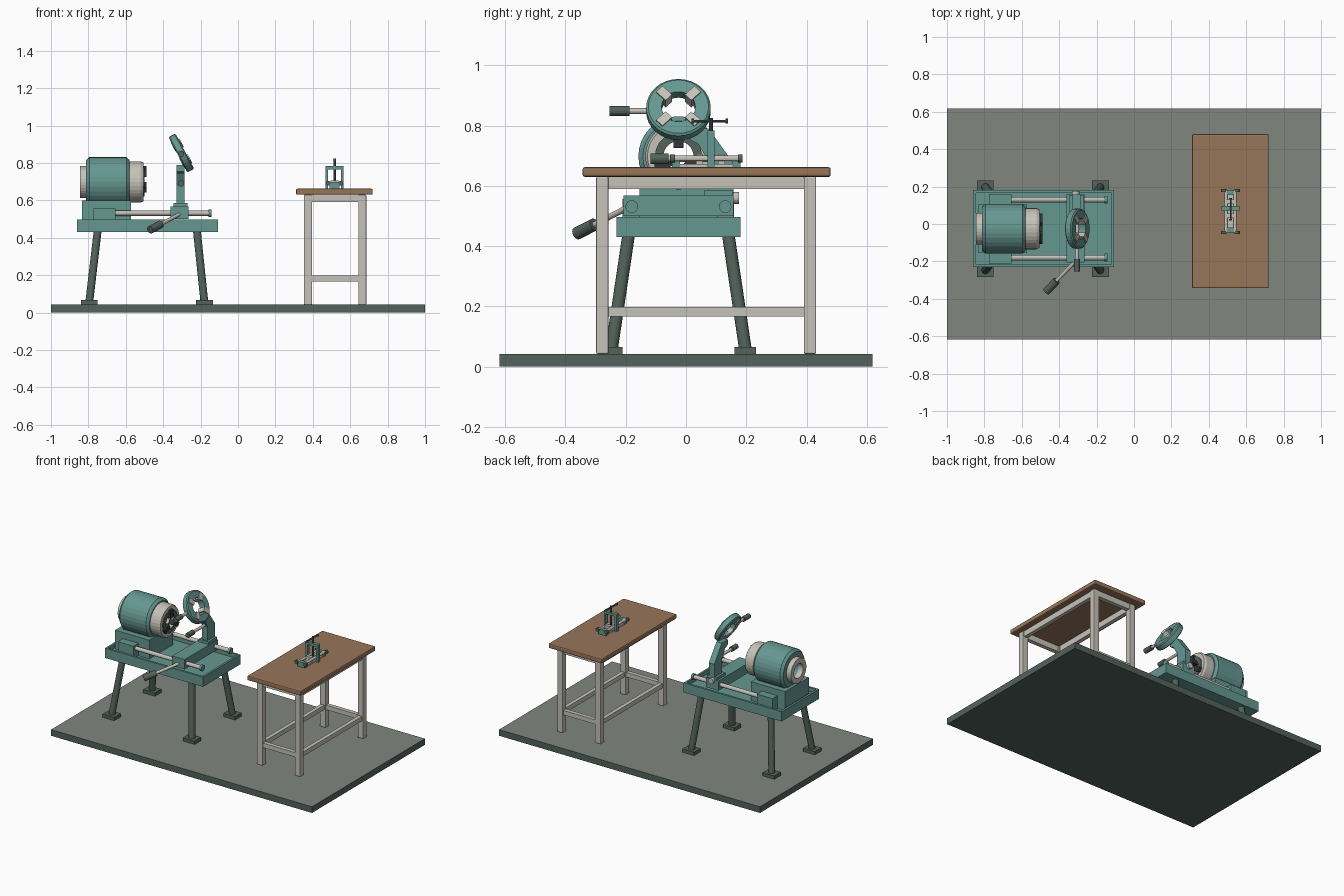
import bpy, bmesh, math
from mathutils import Vector, Matrix

cube = bpy.data.objects.get("Cube")
if cube:
    bpy.data.objects.remove(cube, do_unlink=True)


def material(name, r, g, b):
    m = bpy.data.materials.new(name)
    col = [(c / 255) ** 2.2 for c in (r, g, b)] + [1]
    m.diffuse_color = col
    m.use_nodes = True
    m.node_tree.nodes["Principled BSDF"].inputs["Base Color"].default_value = col
    return m


TEAL = material("teal paint", 102, 150, 144)
STEEL = material("pale steel", 196, 193, 183)
DARK = material("dark grey green", 84, 99, 92)
FLOOR = material("floor grey", 128, 133, 127)
WOOD = material("brown wood", 150, 117, 90)
BLACK = material("dark jaw", 52, 58, 56)


def finish(name, bm, mat, bevel=0):
    bmesh.ops.recalc_face_normals(bm, faces=bm.faces)
    me = bpy.data.meshes.new(name)
    bm.to_mesh(me)
    bm.free()
    me.materials.append(mat)
    ob = bpy.data.objects.new(name, me)
    bpy.context.collection.objects.link(ob)
    if bevel:
        mod = ob.modifiers.new("bevel", 'BEVEL')
        mod.width, mod.segments = bevel, 2
    return ob


def box(name, x, y, z, mat, bevel=0):
    """Box from three (low, high) ranges."""
    bm = bmesh.new()
    bmesh.ops.create_cube(bm, size=1)
    for v in bm.verts:
        v.co = [lo + (hi - lo) * (c + 0.5) for c, (lo, hi) in zip(v.co, (x, y, z))]
    return finish(name, bm, mat, bevel)


def rod(name, a, b, r, mat, sides=16):
    """Cylinder between two points."""
    a, b = Vector(a), Vector(b)
    bm = bmesh.new()
    turn = (b - a).to_track_quat('Z', 'Y').to_matrix().to_4x4()
    bmesh.ops.create_cone(bm, cap_ends=True, segments=sides, radius1=r, radius2=r,
                          depth=(b - a).length, matrix=Matrix.Translation((a + b) / 2) @ turn)
    return finish(name, bm, mat)


def lathe(name, profile, centre, mat, tilt=0, sides=32):
    """Closed (x, radius) profile turned about the x axis."""
    bm = bmesh.new()
    loop = [bm.verts.new((x, 0, r)) for x, r in profile]
    edges = [bm.edges.new((loop[i - 1], loop[i])) for i in range(len(loop))]
    bmesh.ops.spin(bm, geom=loop + edges, cent=(0, 0, 0), axis=(1, 0, 0),
                   angle=math.tau, steps=sides, use_merge=True)
    bmesh.ops.remove_doubles(bm, verts=bm.verts, dist=1e-5)
    ob = finish(name, bm, mat)
    ob.matrix_world = Matrix.Translation(centre) @ Matrix.Rotation(tilt, 4, 'Y')
    return ob


def radial_jaws(name, count, start, r, x, width, centre, mat, tilt=0):
    """Blocks pointing at the axis of a turned part."""
    for i in range(count):
        jaw = box(f"{name}_{i + 1}", x, (-width / 2, width / 2), r, mat)
        jaw.matrix_world = (Matrix.Translation(centre) @ Matrix.Rotation(tilt, 4, 'Y')
                            @ Matrix.Rotation(start + math.tau * i / count, 4, 'X'))


# Floor slab, grey on top
slab = box("floor_slab", (-1, 1), (-.618, .618), (0, .043), DARK)
slab.data.materials.append(FLOOR)
for f in slab.data.polygons:
    f.material_index = int(f.normal.z > .5)

# Work table
box("table_top", (.31, .72), (-.343, .48), (.63, .662), WOOD, .007)
LX, LY = ((.353, .396), (.643, .686)), ((-.298, -.257), (.391, .432))
for x in LX:
    for y in LY:
        box("table_leg", x, y, (.043, .63), STEEL, .004)
for label, z in (("apron", (.59, .63)), ("stretcher", (.167, .198))):
    for lo, hi in LX:
        box("table_side_" + label, (lo + .008, hi - .008), (-.257, .391), z, STEEL)
    for lo, hi in LY:
        box("table_end_" + label, (.396, .643), (lo + .006, hi - .006), z, STEEL)

# Small clamp on the table
TX, TY = .516, .083
box("clamp_base", (.49, .542), (-.03, .17), (.662, .672), STEEL)
for s in (-1, 1):
    x = TX + s * .024
    rod("clamp_rail", (x, -.045, .691), (x, .18, .691), .009, STEEL, 12)
    for y in (-.045, .18):
        rod("clamp_rail_knob", (x + s * .01, y - .008, .691), (x + s * .01, y + .008, .691), .013, DARK, 12)
    x = TX + s * .041
    box("clamp_post", (x - .007, x + .007), (TY - .012, TY + .012), (.662, .783), TEAL)
for y in (-.033, .168):
    box("clamp_end_block", (.488, .544), (y - .013, y + .013), (.662, .697), TEAL)
for y in (.045, .118):
    box("clamp_jaw", (.495, .537), (y - .012, y + .012), (.672, .705), STEEL)
box("clamp_crossbar", (TX - .048, TX + .048), (TY - .012, TY + .012), (.766, .783), TEAL)
rod("clamp_screw", (TX, TY, .69), (TX, TY, .825), .007, DARK, 10)
rod("clamp_handle", (TX, .022, .815), (TX, .135, .815), .004, DARK, 8)
for y in (.022, .135):
    rod("clamp_handle_end", (TX, y - .004, .815), (TX, y + .004, .815), .008, DARK, 8)

# Machine tray: floor with a raised rim
CY = -.025
box("tray_floor", (-.86, -.107), (CY - .206, CY + .206), (.43, .47), TEAL)
for s in (-1, 1):
    y = sorted((CY + s * .206, CY + s * .192))
    box("tray_long_rim", (-.86, -.107), y, (.47, .497), TEAL)
for lo in (-.86, -.121):
    box("tray_end_rim", (lo, lo + .014), (CY - .192, CY + .192), (.47, .497), TEAL)

# Splayed legs and feet
for top, foot in ((-.75, -.795), (-.22, -.18)):
    for s in (-1, 1):
        y = CY + s * .222
        rod("machine_leg", (top, CY + s * .165, .44), (foot, y, .058), .021, DARK)
        box("machine_foot", (foot - .045, foot + .045), (y - .036, y + .036), (.043, .066), DARK)

# Guide rods with mounts and end caps
for s in (-1, 1):
    y = CY + s * .155
    box("rod_mount", (-.775, -.655), (y - .03, y + .03), (.465, .557), TEAL)
    rod("guide_rod", (-.66, y, .531), (-.15, y, .531), .014, STEEL)
    rod("guide_rod_cap", (-.157, y, .531), (-.142, y, .531), .021, TEAL)

# Headstock: block, barrel, rear collar and chuck
HEAD = (0, CY, .698)
box("headstock_block", (-.834, -.572), (CY - .13, CY + .13), (.465, .6), TEAL)
lathe("barrel", [(-.812, .05), (-.812, .118), (-.795, .133), (-.597, .133), (-.58, .118), (-.58, .05)], HEAD, TEAL)
lathe("rear_collar", [(-.846, .05), (-.846, .085), (-.81, .085), (-.81, .05)], HEAD, STEEL)
lathe("chuck", [(-.582, .05), (-.582, .11), (-.52, .11), (-.506, .103), (-.506, .05)], HEAD, STEEL)
lathe("chuck_face_ring", [(-.507, .05), (-.507, .078), (-.5, .078), (-.5, .05)], HEAD, DARK)
radial_jaws("chuck_jaw", 3, 0, (.028, .085), (-.53, -.488), .032, HEAD, BLACK)

# Carriage with feed lever
box("carriage", (-.36, -.264), (-.207, .158), (.5, .568), TEAL)
rod("carriage_knob", (-.312, .15, .56), (-.312, .176, .56), .02, STEEL)
a, b = Vector((-.305, -.19, .53)), Vector((-.47, -.362, .442))
rod("feed_lever", a, b, .01, STEEL, 12)
rod("feed_lever_grip", a.lerp(b, .66), b, .021, DARK)

# Cranked arm carrying the die ring
ARM = ((.075, .56), (.158, .56), (.158, .675), (.075, .79), (.01, .79), (.01, .755), (.04, .74), (.075, .68))
bm = bmesh.new()
face = bm.faces.new([bm.verts.new((-.328, y, z)) for y, z in ARM])
ext = bmesh.ops.extrude_face_region(bm, geom=[face])
bmesh.ops.translate(bm, vec=(.042, 0, 0), verts=[v for v in ext["geom"] if isinstance(v, bmesh.types.BMVert)])
finish("ring_arm", bm, TEAL)
box("arm_foot", (-.345, -.27), (.062, .155), (.566, .586), TEAL)

# Tilted ring with four jaws and a grip
RING, TILT = (-.303, CY, .853), -math.radians(28)
lathe("die_ring", [(-.021, .056), (-.021, .1), (-.015, .107), (.015, .107), (.021, .1), (.021, .056)], RING, TEAL, TILT)
radial_jaws("die_jaw", 4, math.pi / 4, (.045, .09), (-.024, .027), .03, RING, STEEL, TILT)
for label, z, y0, y1, y2 in (("ring", .848, -.128, -.188, -.253), ("cutter", .69, .09, -.058, -.117)):
    rod(label + "_lever", (-.305, y0, z), (-.305, y1, z), .01, STEEL, 12)
    rod(label + "_grip", (-.305, y1, z), (-.305, y2, z), .017, DARK)
